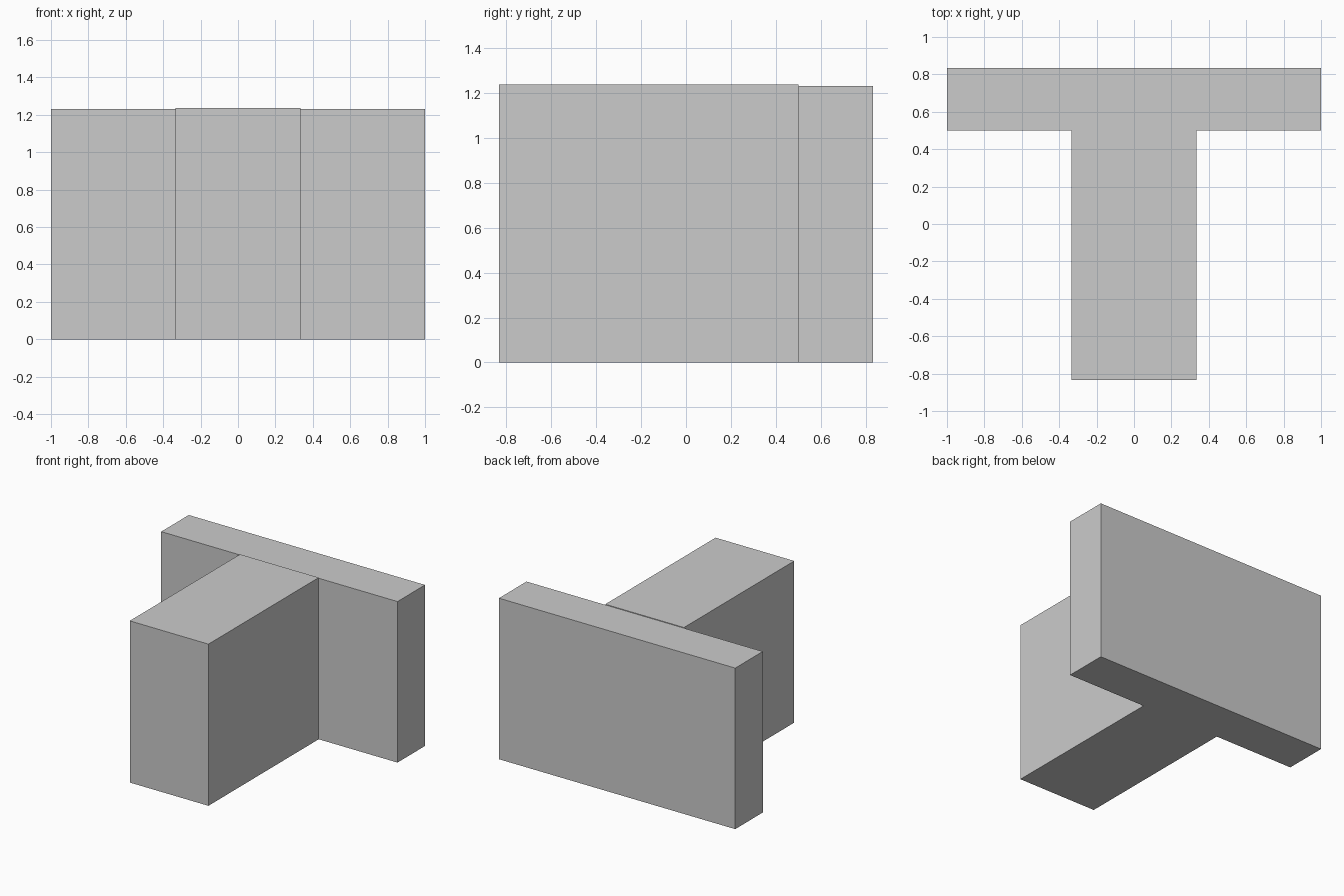
import bpy

if "Cube" in bpy.data.objects:
    bpy.data.objects.remove(bpy.data.objects["Cube"])


def box(name, x, y, z):
    """Add a box spanning the given (min, max) ranges."""
    spans = (x, y, z)
    bpy.ops.mesh.primitive_cube_add(size=1, location=[(a + b) / 2 for a, b in spans])
    obj = bpy.context.object
    obj.name = name
    obj.scale = [b - a for a, b in spans]
    bpy.ops.object.transform_apply(location=False, rotation=False, scale=True)
    return obj


# Wide wing across the back
box("rear_wing", (-1, 1), (0.5, 0.833), (0, 1.232))

# Central wing running forward, a touch taller
box("front_wing", (-0.333, 0.333), (-0.833, 0.5), (0, 1.237))
